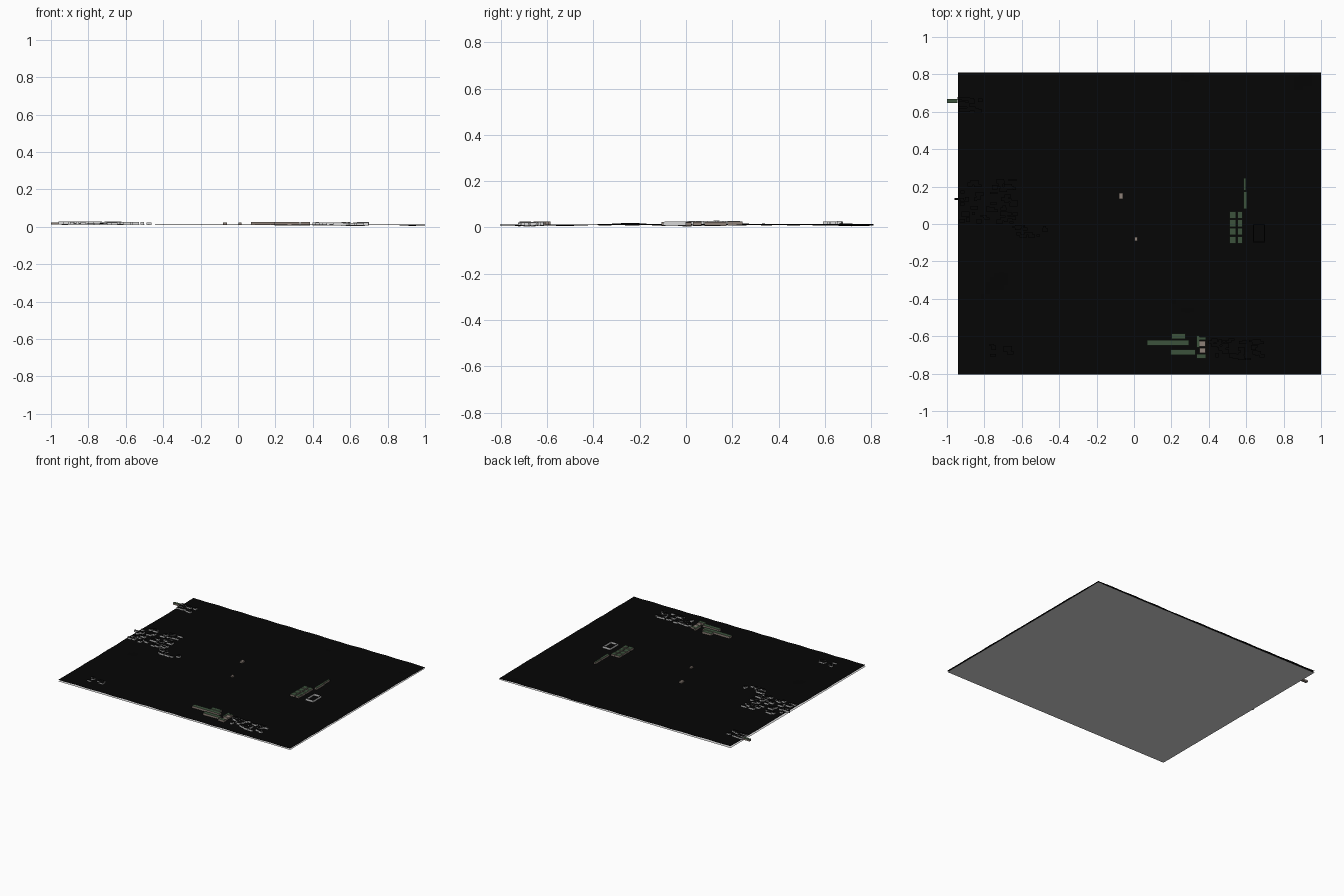
import bpy, bmesh, math, random

if "Cube" in bpy.data.objects:
    bpy.data.objects.remove(bpy.data.objects["Cube"])
random.seed(4)

def mat(name, c):
    m = bpy.data.materials.new(name)
    m.diffuse_color = (*c, 1)
    m.use_nodes = True
    m.node_tree.nodes["Principled BSDF"].inputs["Base Color"].default_value = m.diffuse_color
    return m

BLACK = mat("black_ground", (0.0017, 0.0017, 0.0017))
GREY = mat("base_grey", (0.68, 0.68, 0.68))
GREEN = mat("roof_green", (0.045, 0.085, 0.045))
STONE = mat("wall_stone", (0.27, 0.22, 0.19))
X0, X1, Y0, Y1 = -0.94, 1.0, -0.805, 0.81

def finish(name, bm, mats):
    me = bpy.data.meshes.new(name)
    bm.to_mesh(me)
    bm.free()
    for m in mats:
        me.materials.append(m)
    ob = bpy.data.objects.new(name, me)
    bpy.context.collection.objects.link(ob)

# gentle mounds and dips: x, y, height, radius
BUMPS = [(-0.75, -0.25, 0.006, 0.10), (-0.85, 0.15, 0.004, 0.25), (-0.8, 0.65, 0.003, 0.2),
         (0.3, -0.5, -0.005, 0.08), (0.6, 0.0, -0.002, 0.12), (0.95, 0.72, -0.005, 0.08),
         (0.3, 0.75, -0.004, 0.1), (0.62, -0.72, -0.003, 0.1)]

def ground_z(x, y):
    z = 0.0115 - 0.0012 * x + 0.0012 * math.sin(31 * x + 3 * y) * math.cos(27 * y)
    return z + sum(h * math.exp(-((x - a) ** 2 + (y - b) ** 2) / r ** 2) for a, b, h, r in BUMPS)

# ground sheet
bm = bmesh.new()
bmesh.ops.create_grid(bm, x_segments=80, y_segments=68, size=1)
for v in bm.verts:
    x = (X0 + X1) / 2 + v.co.x * (X1 - X0) / 2
    y = (Y0 + Y1) / 2 + v.co.y * (Y1 - Y0) / 2
    v.co = (x, y, ground_z(x, y))
finish("ground", bm, [BLACK])

# flat base sheet
bm = bmesh.new()
bm.faces.new([bm.verts.new(p) for p in ((X0, Y0, 0), (X0, Y1, 0), (X1, Y1, 0), (X1, Y0, 0))])
finish("base_sheet", bm, [GREY])

def block(bm, x0, x1, y0, y1, h, roof):
    """Box building: plain walls, roof material by index."""
    z = ground_z((x0 + x1) / 2, (y0 + y1) / 2)
    geo = bmesh.ops.create_cube(bm, size=1)
    for v in geo["verts"]:
        v.co = ((x0 + x1) / 2 + v.co.x * (x1 - x0), (y0 + y1) / 2 + v.co.y * (y1 - y0),
                z + (h if v.co.z > 0 else -0.003))
    for f in {f for v in geo["verts"] for f in v.link_faces}:
        f.normal_update()
        f.material_index = roof if f.normal.z > 0.5 else 0

def buildings(name, rects, roof, h=0.015, wall=STONE):
    bm = bmesh.new()
    for r in rects:
        block(bm, *r, h, roof)
    finish(name, bm, [wall, GREEN, BLACK])

def scatter(x0, x1, y0, y1, n):
    out = []
    for _ in range(n):
        w, d = random.uniform(0.015, 0.045), random.uniform(0.01, 0.025)
        x, y = random.uniform(x0, x1 - w), random.uniform(y0, y1 - d)
        out.append((x, x + w, y, y + d))
    return out

# green-roofed halls
buildings("front_halls", [(0.07, 0.295, -0.65, -0.62), (0.2, 0.275, -0.615, -0.585),
                          (0.195, 0.33, -0.70, -0.67), (0.335, 0.385, -0.72, -0.695),
                          (0.335, 0.35, -0.66, -0.595), (0.35, 0.385, -0.62, -0.605)], 1)
rows = [(x, x + w, y, y + 0.038) for x, w in ((0.51, 0.035), (0.553, 0.028))
        for y in (-0.105, -0.06, -0.015, 0.03)]
buildings("east_halls", rows + [(0.585, 0.603, 0.08, 0.175), (0.585, 0.598, 0.18, 0.245)], 1, 0.014)
buildings("west_edge_hall", [(-1.0, -0.945, 0.648, 0.668)], 1, 0.01)

# stone-roofed houses
buildings("stone_houses", [(-0.08, -0.058, 0.135, 0.165), (0.002, 0.018, -0.09, -0.07),
                           (0.35, 0.382, -0.655, -0.625), (0.35, 0.382, -0.69, -0.663)], 0, 0.011)

# black-roofed houses with pale walls
buildings("west_houses", scatter(-0.94, -0.62, 0.0, 0.25, 60) + scatter(-0.7, -0.46, -0.08, 0.0, 12)
          + [(-0.96, -0.91, 0.128, 0.138)], 2, 0.012, GREY)
buildings("northwest_houses", scatter(-0.95, -0.81, 0.58, 0.68, 14), 2, 0.011, GREY)
buildings("southwest_houses", scatter(-0.78, -0.64, -0.71, -0.64, 8), 2, 0.009, GREY)
buildings("southeast_houses", scatter(0.39, 0.7, -0.73, -0.61, 36), 2, 0.013, GREY)

# courtyard building made of four wings
buildings("courtyard_wings", [(0.635, 0.70, -0.1, -0.094), (0.635, 0.70, -0.006, 0.0),
                              (0.635, 0.641, -0.094, -0.006), (0.694, 0.70, -0.094, -0.006)],
          2, 0.015, GREY)
